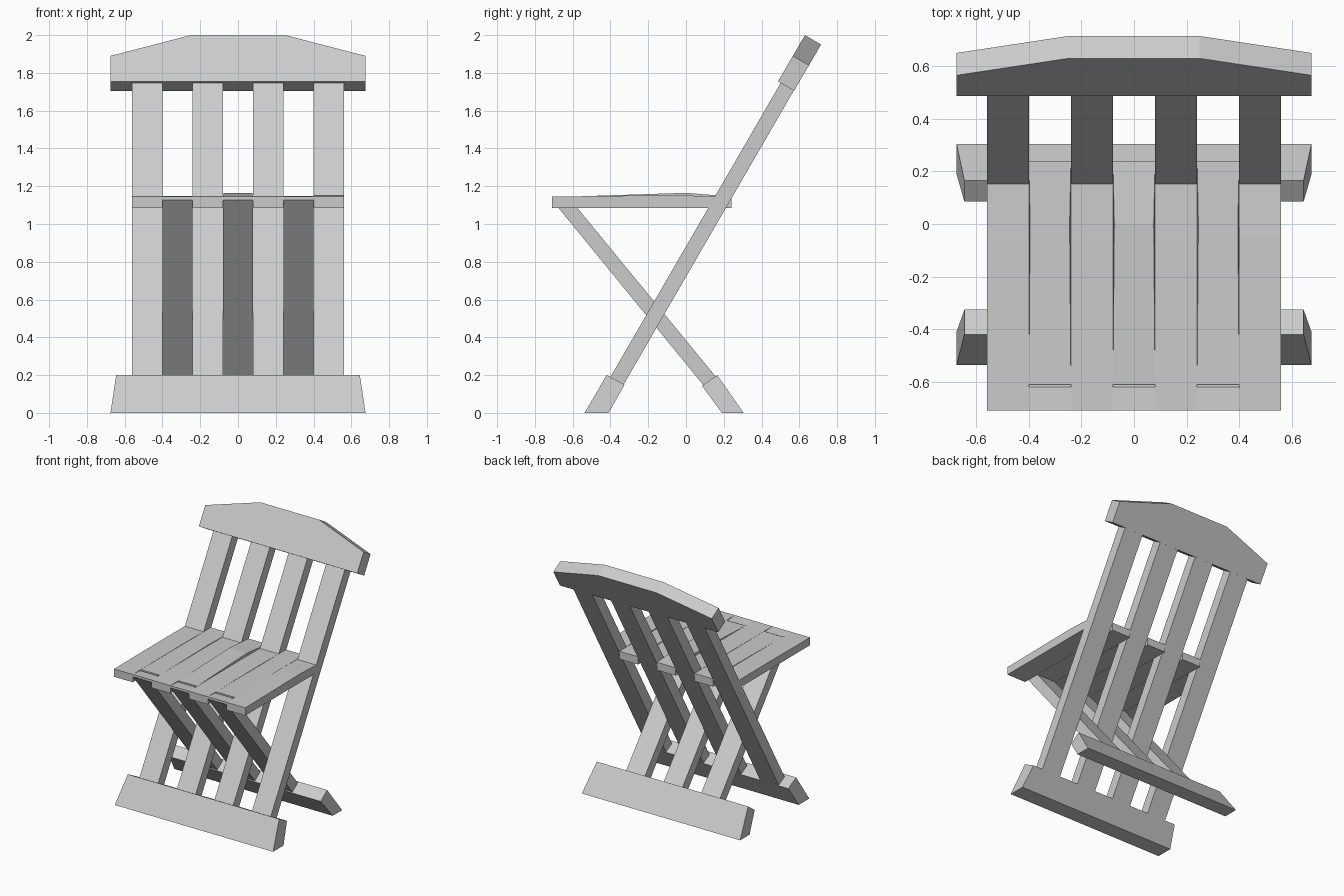
import bpy
import bmesh

cube = bpy.data.objects.get("Cube")
if cube:
    bpy.data.objects.remove(cube)

wood = bpy.data.materials.new("pale_grey_wood")
wood.use_nodes = True
wood.diffuse_color = (0.6, 0.6, 0.6, 1)
wood.node_tree.nodes["Principled BSDF"].inputs["Base Color"].default_value = (0.6, 0.6, 0.6, 1)


def prism(name, x, profile, half_widths):
    """Side profile (y, z) spanned across x, with a half width per corner."""
    bm = bmesh.new()
    sides = []
    for sign in (-1, 1):
        ring = [bm.verts.new((x + sign * w, y, z)) for (y, z), w in zip(profile, half_widths)]
        bm.faces.new(ring)
        sides.append(ring)
    n = len(profile)
    for i in range(n):
        j = (i + 1) % n
        bm.faces.new((sides[0][i], sides[0][j], sides[1][j], sides[1][i]))
    bmesh.ops.recalc_face_normals(bm, faces=bm.faces)
    finish(name, bm)


def finish(name, bm):
    mesh = bpy.data.meshes.new(name)
    bm.to_mesh(mesh)
    bm.free()
    mesh.materials.append(wood)
    obj = bpy.data.objects.new(name, mesh)
    bpy.context.collection.objects.link(obj)


HALF = 0.08          # half width of every slat
PITCH = 0.16         # spacing of neighbouring slats
SEAT_LOW, SEAT_TOP = 1.085, 1.145

# Seven interleaved slats: even ones join the backrest, odd ones the rear legs
for i in range(7):
    x = (i - 3) * PITCH
    if i % 2 == 0:
        prism(f"back_slat_{i}", x,
              [(-0.41, 0.173), (-0.34, 0.133), (0.58, 1.722), (0.51, 1.762)], [HALF] * 4)
        rise = 0.008 if i == 6 else 0.002
        prism(f"seat_slat_{i}", x,
              [(-0.71, SEAT_LOW), (0.13, SEAT_LOW), (0.16, SEAT_TOP),
               (-0.05, SEAT_TOP + rise), (-0.71, SEAT_TOP)], [HALF] * 5)
    else:
        prism(f"leg_slat_{i}", x,
              [(0.095, 0.143), (0.165, 0.183), (-0.62, SEAT_TOP - 0.005),
               (-0.71, SEAT_TOP), (-0.71, 1.128)], [HALF] * 5)
        rise = 0.02 if i == 3 else 0.003
        prism(f"seat_slat_{i}", x,
              [(-0.61, SEAT_LOW), (-0.2, SEAT_LOW), (0.24, SEAT_LOW), (0.24, SEAT_TOP),
               (0, SEAT_TOP + rise), (-0.61, SEAT_TOP)],
              [HALF, HALF - 0.005, HALF, HALF, HALF - 0.005, HALF])

# Feet: leaning bars with tapered ends
foot_widths = [0.675, 0.675, 0.645, 0.645]
prism("front_foot", 0, [(-0.537, 0), (-0.41, 0), (-0.325, 0.15), (-0.42, 0.2)], foot_widths)
prism("rear_foot", 0, [(0.19, 0), (0.305, 0), (0.165, 0.2), (0.085, 0.143)], foot_widths)

# Head rail: leaning board with a peaked upper edge
bm = bmesh.new()
outline = [(-0.675, 0), (0.675, 0), (0.675, 0.55), (0.25, 1), (-0.25, 1), (-0.675, 0.55)]
front, back = [], []
for x, t in outline:
    y, z = 0.487 + 0.143 * t, 1.755 + 0.245 * t
    front.append(bm.verts.new((x, y, z)))
    back.append(bm.verts.new((x, y + 0.085, z - 0.05)))
bm.faces.new(front)
bm.faces.new(back)
for i in range(len(outline)):
    j = (i + 1) % len(outline)
    bm.faces.new((front[i], front[j], back[j], back[i]))
bmesh.ops.recalc_face_normals(bm, faces=bm.faces)
finish("head_rail", bm)
